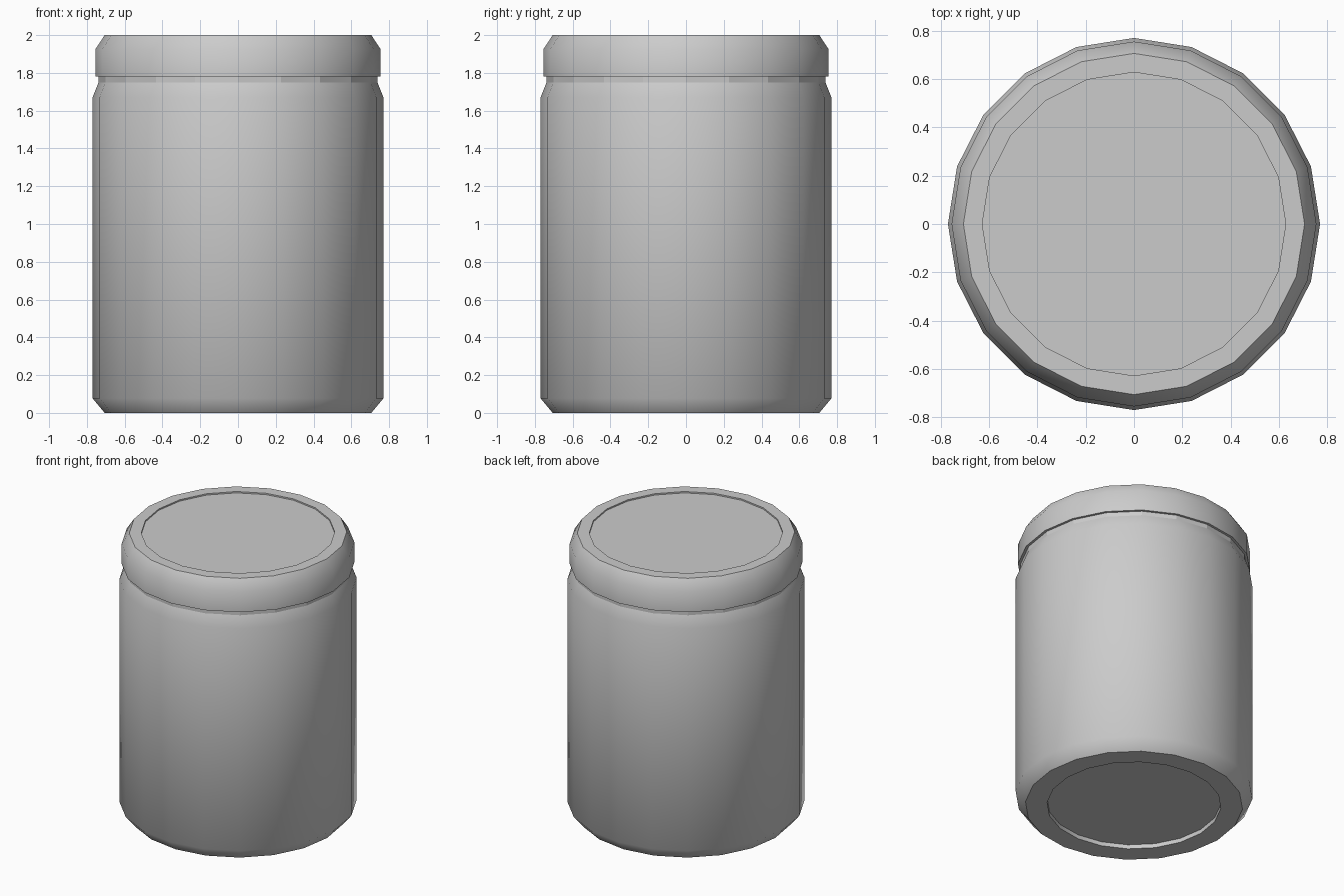
import bpy, bmesh
from math import cos, sin, radians, pi

if "Cube" in bpy.data.objects:
    bpy.data.objects.remove(bpy.data.objects["Cube"])

SIDES = 20


def lathe(name, profile, smooth=45):
    """Revolve an (r, z) profile, listed bottom to top, and cap both ends."""
    bm = bmesh.new()
    rings = [[bm.verts.new((r * cos(2 * pi * i / SIDES), r * sin(2 * pi * i / SIDES), z))
              for i in range(SIDES)] for r, z in profile]
    for a, b in zip(rings, rings[1:]):
        for i in range(SIDES):
            j = (i + 1) % SIDES
            bm.faces.new((a[i], a[j], b[j], b[i]))
    bm.faces.new(rings[0][::-1])
    bm.faces.new(rings[-1])
    mesh = bpy.data.meshes.new(name)
    bm.to_mesh(mesh)
    bm.free()
    obj = bpy.data.objects.new(name, mesh)
    bpy.context.collection.objects.link(obj)
    bpy.ops.object.select_all(action='DESELECT')
    obj.select_set(True)
    bpy.context.view_layer.objects.active = obj
    bpy.ops.object.shade_smooth_by_angle(angle=radians(smooth))
    return obj


# Jar body: recessed base, chamfered foot, straight wall, sloped shoulder
lathe("jar_body", [(0.565, 0.03), (0.565, 0), (0.706, 0), (0.77, 0.077),
                   (0.77, 1.67), (0.738, 1.75)])

# Neck: narrow band showing between shoulder and lid
lathe("jar_neck", [(0.738, 1.75), (0.738, 1.79)], smooth=10)

# Lid: straight rim, chamfered top edge, shallow recessed panel
lathe("jar_lid", [(0.755, 1.78), (0.755, 1.925), (0.706, 2.0),
                  (0.628, 2.0), (0.628, 1.99)])
